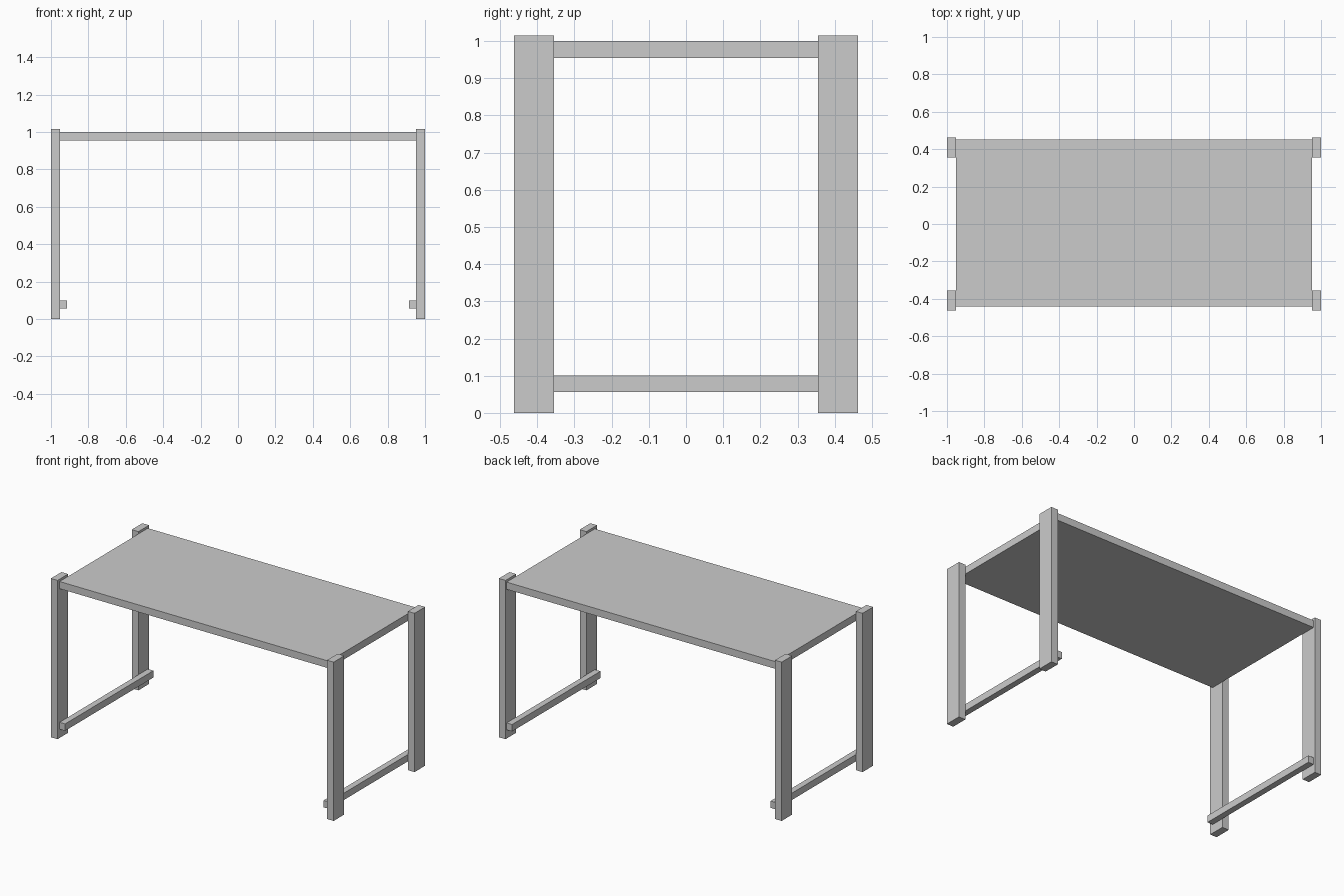
import bpy

if "Cube" in bpy.data.objects:
    bpy.data.objects.remove(bpy.data.objects["Cube"])


def box(name, x, y, z):
    """Box from (min, max) ranges on each axis."""
    bpy.ops.mesh.primitive_cube_add(size=1, location=[(a + b) / 2 for a, b in (x, y, z)])
    obj = bpy.context.object
    obj.name = name
    obj.scale = [b - a for a, b in (x, y, z)]
    bpy.ops.object.transform_apply(location=False, rotation=False, scale=True)
    return obj


OUTER, INNER = 1.0, 0.953       # leg faces in x
DEPTH = (-0.441, 0.451)         # shared depth of top and stretchers

# Table top, fitted between the legs
box("table_top", (-INNER, INNER), DEPTH, (0.954, 1.0))

for side, sx in (("left", -1), ("right", 1)):
    # Flat plank legs rising slightly above the top
    for end, sy in (("front", -1), ("back", 1)):
        box(f"{end}_{side}_leg",
            sorted((sx * INNER, sx * OUTER)),
            sorted((sy * 0.355, sy * 0.462)),
            (0, 1.015))
    # Low stretcher on the inner face of each leg pair
    box(f"{side}_stretcher", sorted((sx * 0.914, sx * INNER)), DEPTH, (0.056, 0.1))
